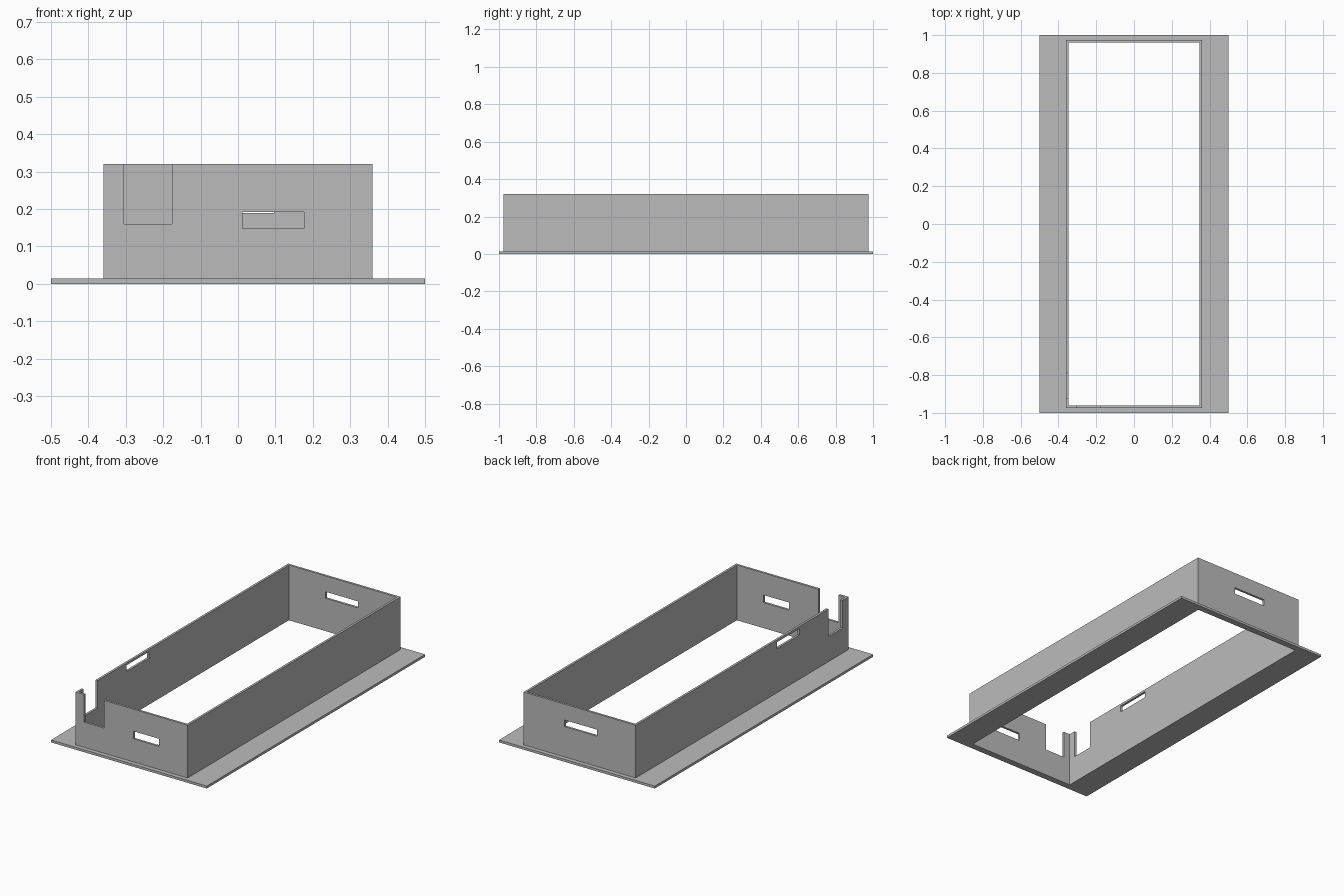
import bpy, bmesh

cube = bpy.data.objects.get("Cube")
if cube:
    bpy.data.objects.remove(cube, do_unlink=True)

# Overall sizes
BASE, TOP = 0.014, 0.32
OUT_X, OUT_Y = 0.36, 0.975
WALL = 0.013

grey = bpy.data.materials.new("plain grey")
grey.use_nodes = True
colour = (0.5, 0.5, 0.5, 1)
grey.diffuse_color = colour
grey.node_tree.nodes["Principled BSDF"].inputs["Base Color"].default_value = colour


def add_object(name, bm):
    bmesh.ops.recalc_face_normals(bm, faces=bm.faces)
    mesh = bpy.data.meshes.new(name)
    bm.to_mesh(mesh)
    bm.free()
    mesh.materials.append(grey)
    obj = bpy.data.objects.new(name, mesh)
    bpy.context.collection.objects.link(obj)
    return obj


def frame(name, ox, oy, ix, iy, z0, z1):
    """Rectangular ring: outer half sizes, inner half sizes, height range."""
    bm = bmesh.new()
    corners = [(-1, -1), (1, -1), (1, 1), (-1, 1)]
    loops = [[bm.verts.new((sx * x, sy * y, z)) for sx, sy in corners]
             for x, y, z in ((ox, oy, z0), (ox, oy, z1), (ix, iy, z1), (ix, iy, z0))]
    for a, b in zip(loops, loops[1:] + loops[:1]):
        for i in range(4):
            j = (i + 1) % 4
            bm.faces.new((a[i], a[j], b[j], b[i]))
    return add_object(name, bm)


def cut(target, name, xs, ys, zs):
    """Cut a box-shaped opening given by its x, y and z ranges."""
    bm = bmesh.new()
    bmesh.ops.create_cube(bm, size=1)
    for v in bm.verts:
        v.co = [r[0] if c < 0 else r[1] for c, r in zip(v.co, (xs, ys, zs))]
    cutter = add_object(name, bm)
    cutter.hide_render = True
    cutter.hide_viewport = True
    cutter.display_type = 'WIRE'
    mod = target.modifiers.new(name, 'BOOLEAN')
    mod.operation = 'DIFFERENCE'
    mod.solver = 'EXACT'
    mod.object = cutter


# Flat mounting flange and the open box standing on it
in_x, in_y = OUT_X - WALL, OUT_Y - WALL
frame("mounting_flange", 0.5, 1.0, in_x, in_y, 0, BASE)
walls = frame("box_walls", OUT_X, OUT_Y, in_x, in_y, BASE, TOP)

# Ranges that pass through one wall only
front = (-OUT_Y - 0.02, -in_y + 0.005)
back = (in_y - 0.005, OUT_Y + 0.02)
right = (-OUT_X - 0.02, -in_x + 0.005)

# Corner notches, open at the top
cut(walls, "front_notch_cutter", (-0.305, -0.177), front, (0.16, TOP + 0.1))
cut(walls, "right_notch_cutter", right, (-0.92, -0.79), (0.16, TOP + 0.1))

# Narrow slots
cut(walls, "front_slot_cutter", (0.012, 0.177), front, (0.148, 0.192))
cut(walls, "back_slot_cutter", (-0.112, 0.096), back, (0.19, 0.228))
cut(walls, "right_slot_cutter", right, (-0.527, -0.32), (0.27, 0.307))
